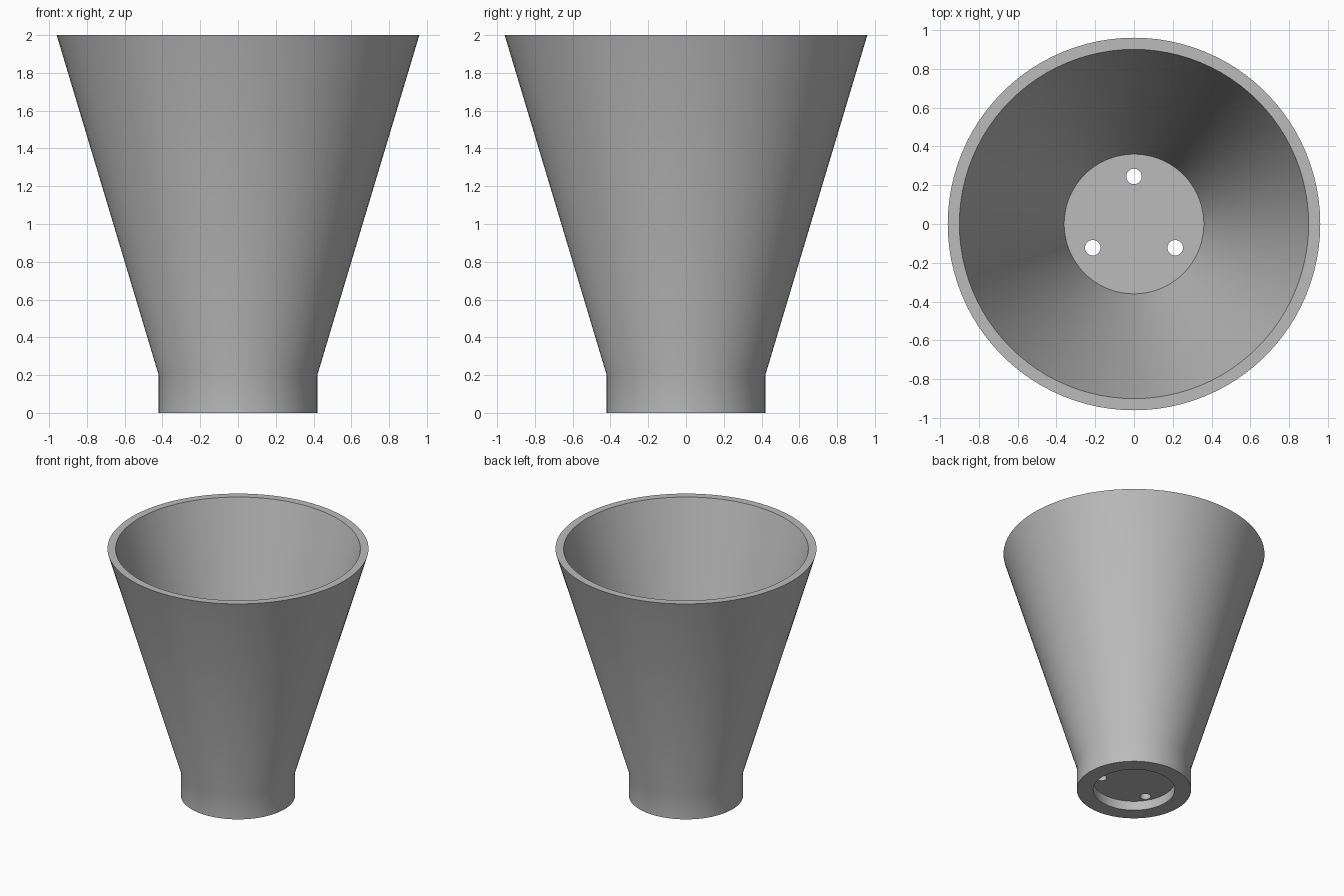
import bpy, bmesh, math

SEGMENTS = 96

cube = bpy.data.objects.get("Cube")
if cube:
    bpy.data.objects.remove(cube, do_unlink=True)


def make_material(name, colour):
    mat = bpy.data.materials.new(name)
    mat.use_nodes = True
    mat.diffuse_color = colour
    mat.node_tree.nodes["Principled BSDF"].inputs["Base Color"].default_value = colour
    return mat


def lathe(name, profile, segments):
    """Revolve a closed (radius, height) profile that starts and ends on the axis."""
    bm = bmesh.new()
    rings = []
    for r, z in profile:
        rings.append([bm.verts.new((r * math.cos(2 * math.pi * i / segments),
                                    r * math.sin(2 * math.pi * i / segments), z))
                      for i in range(segments)])
    for low, high in zip(rings, rings[1:]):
        for i in range(segments):
            j = (i + 1) % segments
            bm.faces.new((low[i], low[j], high[j], high[i]))
    bm.faces.new(rings[0])
    bm.faces.new(rings[-1])
    bmesh.ops.recalc_face_normals(bm, faces=bm.faces)
    mesh = bpy.data.meshes.new(name)
    bm.to_mesh(mesh)
    bm.free()
    obj = bpy.data.objects.new(name, mesh)
    bpy.context.collection.objects.link(obj)
    return obj


grey = make_material("plain grey", (0.5, 0.5, 0.5, 1))

# Flared pot: underside recess, foot, outer cone, rim, inner cone, floor
pot = lathe("flared_pot", [(0.30, 0.075), (0.30, 0), (0.42, 0), (0.42, 0.2),
                           (0.96, 2), (0.90, 2), (0.36, 0.2)], SEGMENTS)
pot.data.materials.append(grey)

# Three drain holes through the floor
bpy.context.view_layer.objects.active = pot
for k in range(3):
    angle = math.radians(90 + 120 * k)
    cutter = lathe("drain_hole_cutter", [(0.04, 0.03), (0.04, 0.4)], 32)
    cutter.location = (0.245 * math.cos(angle), 0.245 * math.sin(angle), 0)
    cutter.hide_render = True
    cutter.data.materials.append(grey)
    cut = pot.modifiers.new("drain_hole", 'BOOLEAN')
    cut.operation = 'DIFFERENCE'
    cut.solver = 'EXACT'
    cut.object = cutter
    bpy.context.view_layer.update()
    bpy.ops.object.modifier_apply(modifier=cut.name)
    bpy.data.objects.remove(cutter, do_unlink=True)

# Smooth walls with crisp rims
bpy.ops.object.select_all(action='DESELECT')
pot.select_set(True)
bpy.ops.object.shade_smooth_by_angle(angle=math.radians(30))
